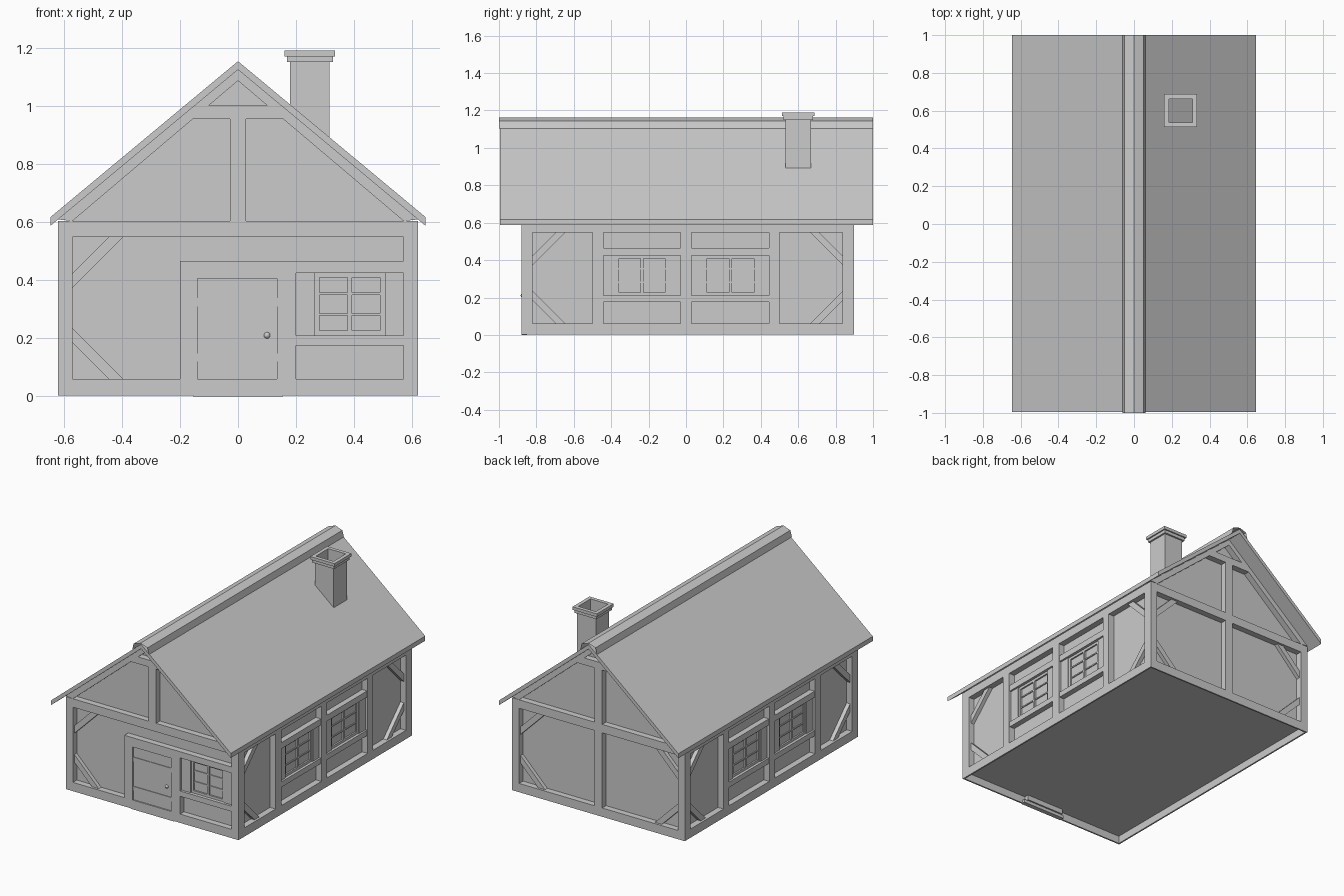
import bpy, bmesh, math
from mathutils import Vector, Matrix

if "Cube" in bpy.data.objects:
    bpy.data.objects.remove(bpy.data.objects["Cube"])

HX, Y0, Y1 = 0.62, -0.88, 0.898      # outer faces of the timber frame
D = 0.04                             # recess of the infill

# wall space: u along the wall, z up, d inward from the outer face
WALLS = {
    "front": lambda u, z, d: (u, Y0 + d, z),
    "back":  lambda u, z, d: (u, Y1 - d, z),
    "left":  lambda u, z, d: (-HX + d, u, z),
    "right": lambda u, z, d: (HX - d, u, z),
}
WORLD = lambda u, z, d: (u, d, z)     # profile in x,z extruded along y


class Part:
    """Collects prisms into one named mesh object."""
    def __init__(self, name, space=WORLD):
        self.name, self.space, self.bm = name, space, bmesh.new()

    def prism(self, pts, d0=0.0, d1=D):
        a = [self.bm.verts.new(self.space(u, z, d0)) for u, z in pts]
        b = [self.bm.verts.new(self.space(u, z, d1)) for u, z in pts]
        self.bm.faces.new(a)
        self.bm.faces.new(b[::-1])
        n = len(pts)
        for i in range(n):
            j = (i + 1) % n
            self.bm.faces.new((a[j], a[i], b[i], b[j]))

    def box(self, u0, u1, z0, z1, d0=0.0, d1=D):
        self.prism([(u0, z0), (u1, z0), (u1, z1), (u0, z1)], d0, d1)

    def done(self):
        bmesh.ops.recalc_face_normals(self.bm, faces=self.bm.faces)
        me = bpy.data.meshes.new(self.name)
        self.bm.to_mesh(me)
        self.bm.free()
        ob = bpy.data.objects.new(self.name, me)
        bpy.context.collection.objects.link(ob)
        return ob


def outer_frame(p, u0, u1, post=0.05):
    p.box(u0, u1, 0.003, 0.06, 0, 0.01)            # thin sill skirt
    p.box(u0, u1, 0.548, 0.603)                    # wall plate
    p.box(u0, u0 + post, 0.06, 0.548)
    p.box(u1 - post, u1, 0.06, 0.548)


def braces(p, u, s):
    # diagonal corner braces, s = direction into the bay
    for z, t in ((0.06, 1), (0.548, -1)):
        p.prism([(u, z + t * 0.125), (u + s * 0.125, z),
                 (u + s * 0.175, z), (u, z + t * 0.175)], 0.015, D)


def window(name, wall, u0, u1):
    p = Part(name, WALLS[wall])
    z0, z1, side = 0.21, 0.425, 0.065
    a, b = u0 + side, u1 - side
    for l, r in ((u0, a), (b, u1)):                # side boards
        p.box(l, r, z0, z1, 0.016)
    p.box(a, b, z0, z1, 0.032)                     # pane
    m = (a + b) / 2
    for u in (a + 0.008, m, b - 0.008):            # stiles
        p.box(u - 0.008, u + 0.008, z0, z1, 0.022)
    for z in (z0 + 0.008, z1 - 0.008):             # rails
        p.box(a, b, z - 0.008, z + 0.008, 0.022)
    for k in (1, 2):                               # glazing bars
        z = z0 + (z1 - z0) * k / 3
        p.box(a, b, z - 0.004, z + 0.004, 0.026)
    p.done()


def window_rails(p, u0, u1, d=0.0):
    p.box(u0, u1, 0.425, 0.465, d)
    p.box(u0, u1, 0.175, 0.21, d)


def gable(p):
    p.box(-0.027, 0.027, 0.603, 0.955)
    p.prism([(-0.16, 0.955), (0.16, 0.955), (0.105, 1.0), (-0.105, 1.0)])
    for s in (-1, 1):
        p.prism([(0, 1.124), (s * 0.62, 0.609), (s * 0.57, 0.603), (0, 1.086)])


# plaster infill and floor
p = Part("plaster_walls")
e = HX - D
p.prism([(-e, 0.06), (e, 0.06), (e, 0.635), (0, 1.115), (-e, 0.635)],
        Y0 + D, Y1 - D)
p.done()
p = Part("floor_plate")
p.box(-HX, HX, 0.052, 0.06, Y0, Y1)
p.done()

# front timber frame with door opening and window bay
p = Part("front_frame", WALLS["front"])
outer_frame(p, -HX, HX)
gable(p)
braces(p, -0.57, 1)
p.box(-0.20, -0.14, 0.06, 0.465)
p.box(0.135, 0.20, 0.06, 0.465)
p.box(-0.14, 0.135, 0.405, 0.465)
window_rails(p, 0.20, 0.57)
p.done()
window("front_window", "front", 0.20, 0.57)

# back timber frame
p = Part("back_frame", WALLS["back"])
outer_frame(p, -HX, HX)
gable(p)
p.box(-0.027, 0.027, 0.06, 0.548)
for s in (-1, 1):
    braces(p, s * 0.57, -s)
p.done()

# side timber frames, two windows each
for wall in ("left", "right"):
    p = Part(wall + "_frame", WALLS[wall])
    outer_frame(p, Y0, Y1, 0.06)
    for u0, u1 in ((-0.5, -0.44), (-0.03, 0.03), (0.445, 0.5)):
        p.box(u0, u1, 0.06, 0.548)
    braces(p, Y0 + 0.06, 1)
    braces(p, Y1 - 0.06, -1)
    for i, (u0, u1) in enumerate(((-0.44, -0.03), (0.03, 0.445))):
        window_rails(p, u0, u1, 0.004)
        window(f"{wall}_window_{i + 1}", wall, u0, u1)
    p.done()

# door with rails and threshold
p = Part("door", WALLS["front"])
p.box(-0.14, 0.135, 0.02, 0.405, 0.008)
for z in (0.12, 0.31):
    p.box(-0.14, 0.135, z, z + 0.028, 0.004)
p.box(-0.155, 0.155, 0.0, 0.02, 0.0, 0.03)
p.done()

# door knob
p = Part("door_knob")
bmesh.ops.create_uvsphere(p.bm, u_segments=12, v_segments=8, radius=0.011,
                          matrix=Matrix.Translation(Vector((0.10, Y0 + 0.007, 0.21))))
p.done()

# roof slopes
p = Part("roof")
p.prism([(0, 1.153), (0.645, 0.617), (0.645, 0.587), (0, 1.124),
         (-0.645, 0.587), (-0.645, 0.617)], -0.995, 1.0)
p.done()

# ridge cap: open-ended folded strip
p = Part("ridge_cap")
prof = [(-0.06, 1.104), (-0.05, 1.145), (0, 1.162), (0.05, 1.145), (0.06, 1.104)]
rows = [[p.bm.verts.new((x, y, z)) for x, z in prof] for y in (-1.0, 1.0)]
for i in range(len(prof) - 1):
    p.bm.faces.new((rows[0][i], rows[0][i + 1], rows[1][i + 1], rows[1][i]))
p.done()

# hollow chimney: shaft open down to the roof, two-step cap
CX, CY = 0.247, 0.60


def square_tube(p, r, inner, z0, z1):
    for s in (-1, 1):
        a, b = sorted((s * inner, s * r))
        p.box(CX - r, CX + r, z0, z1, CY + a, CY + b)
        p.box(CX + a, CX + b, z0, z1, CY - inner, CY + inner)


p = Part("chimney_shaft")
square_tube(p, 0.068, 0.063, 0.87, 1.15)
p.done()
p = Part("chimney_cap")
square_tube(p, 0.079, 0.063, 1.15, 1.17)
square_tube(p, 0.087, 0.063, 1.17, 1.19)
p.done()
